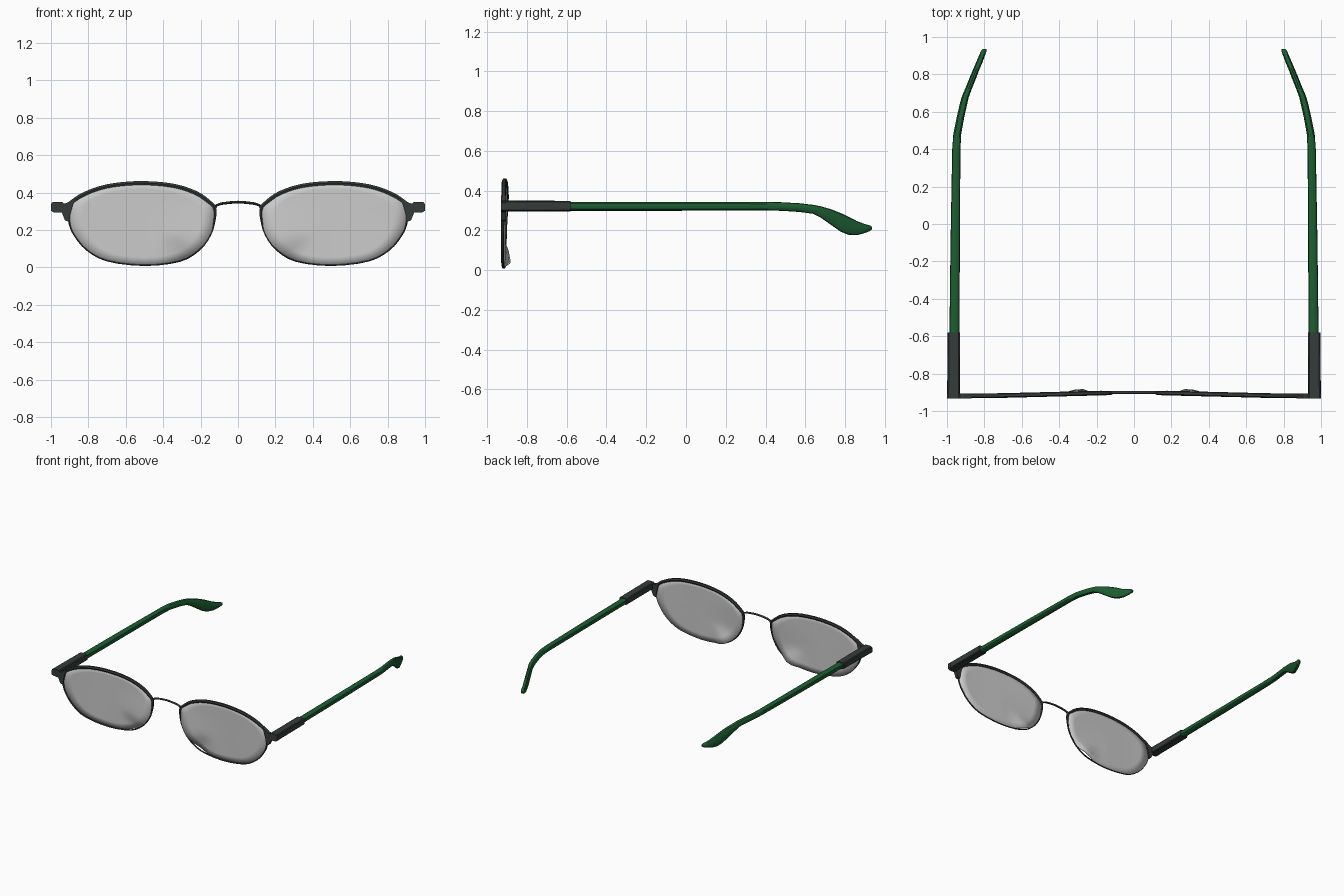
import bpy, math
from mathutils import Vector

if "Cube" in bpy.data.objects:
    bpy.data.objects.remove(bpy.data.objects["Cube"])


def material(name, rgb):
    m = bpy.data.materials.new(name)
    m.diffuse_color = (*rgb, 1)
    m.use_nodes = True
    m.node_tree.nodes["Principled BSDF"].inputs["Base Color"].default_value = m.diffuse_color
    return m


frame_mat = material("dark_metal", (0.035, 0.045, 0.042))
green_mat = material("green_plastic", (0.012, 0.11, 0.03))


def make(name, verts, faces, mat=None, mirror=True, smooth=None):
    me = bpy.data.meshes.new(name)
    me.from_pydata([tuple(v) for v in verts], [], faces)
    ob = bpy.data.objects.new(name, me)
    bpy.context.collection.objects.link(ob)
    bpy.ops.object.select_all(action='DESELECT')
    bpy.context.view_layer.objects.active = ob
    ob.select_set(True)
    bpy.ops.object.mode_set(mode='EDIT')
    bpy.ops.mesh.select_all(action='SELECT')
    bpy.ops.mesh.normals_make_consistent(inside=False)
    bpy.ops.object.mode_set(mode='OBJECT')
    if smooth:
        bpy.ops.object.shade_smooth_by_angle(angle=math.radians(smooth))
    if mat:
        me.materials.append(mat)
    if mirror:
        ob.modifiers.new("mirror", 'MIRROR').use_mirror_merge = False
    return ob


def loft(rings, closed=False):
    """Skin equal-sized rings; cap both ends unless closed."""
    n, k = len(rings[0]), len(rings)
    verts = [v for r in rings for v in r]
    faces = [(i * n + j, i * n + (j + 1) % n,
              (i + 1) % k * n + (j + 1) % n, (i + 1) % k * n + j)
             for i in range(k if closed else k - 1) for j in range(n)]
    if not closed:
        faces += [tuple(range(n)), tuple(range((k - 1) * n, k * n))]
    return verts, faces


def spline(pts, sub):
    """Closed Catmull-Rom curve through 2D points."""
    out, n = [], len(pts)
    for i in range(n):
        a, b, c, d = (Vector(pts[(i + o) % n]) for o in (-1, 0, 1, 2))
        for s in range(sub):
            t = s / sub
            out.append(0.5 * (2 * b + (c - a) * t + (2 * a - 5 * b + 4 * c - d) * t * t
                              + (3 * b - a - 3 * c + d) * t ** 3))
    return out


def front_y(x):
    return -0.902 - 0.015 * min(max((x - 0.12) / 0.6, 0), 1)


def lens_y(x, z):
    # slight forward bow, bent back at the lower nose corner
    low = min(max((0.35 - z) / 0.2, 0), 1)
    near = min(max((0.5 - x) / 0.3, 0), 1)
    bump = math.exp(-((x - 0.29) ** 2 + (z - 0.05) ** 2) / 0.005)
    return front_y(x) - 0.012 * low * near + 0.032 * bump


# Lens outline shared by rim and lens
outline = spline([(0.117, 0.32), (0.15, 0.36), (0.22, 0.408), (0.34, 0.447),
                  (0.5, 0.462), (0.66, 0.452), (0.78, 0.422), (0.88, 0.37),
                  (0.912, 0.31), (0.905, 0.23), (0.875, 0.165), (0.81, 0.09),
                  (0.70, 0.032), (0.5, 0.008), (0.31, 0.03), (0.205, 0.09),
                  (0.145, 0.17), (0.12, 0.25)], 3)
N = len(outline)

# Rims: heavy brow, thin lower wire
rings = []
for i, p in enumerate(outline):
    t = (outline[(i + 1) % N] - outline[i - 1]).normalized()
    inward = Vector((t.y, -t.x))
    s = min(max((p.y - 0.2) / 0.18, 0), 1)
    w, d = 0.007 + 0.014 * s, 0.007 + 0.005 * s
    y = front_y(p.x) - 0.006 * (1 - s)
    q = p + inward * w
    rings.append([(p.x, y - d * .6, p.y), (p.x, y + d * .6, p.y),
                  ((p.x + q.x) / 2, y + d, (p.y + q.y) / 2), (q.x, y + d * .6, q.y),
                  (q.x, y - d * .6, q.y), ((p.x + q.x) / 2, y - d, (p.y + q.y) / 2)])
make("rim", *loft(rings, True), frame_mat, smooth=40)

# Lenses: thin shells made of concentric rings
c = Vector((0.51, 0.24))
verts, faces = [(c.x, lens_y(*c), c.y)], []
levels = (0.2, 0.4, 0.6, 0.8, 0.985)
for k, f in enumerate(levels):
    for j, p in enumerate(outline):
        q = c + (p - c) * f
        verts.append((q.x, lens_y(*q), q.y))
        a, b = 1 + k * N + j, 1 + k * N + (j + 1) % N
        faces.append((a - N, b - N, b, a) if k else (0, b, a))
lens = make("lens", verts, faces, smooth=30)
sol = lens.modifiers.new("thickness", 'SOLIDIFY')
sol.thickness, sol.offset = 0.005, 0

# Bridge: arched wire between the rims
rings = []
for x, z in [(-.125, .315), (-.115, .332), (-.09, .341), (-.045, .347), (0, .35),
             (.045, .347), (.09, .341), (.115, .332), (.125, .315)]:
    tilt = -x * 2 if abs(x) < 0.1 else -math.copysign(0.7, x)
    rings.append([(x - math.sin(tilt) * .007 * math.sin(a), -.9 + .008 * math.cos(a),
                   z + math.cos(tilt) * .007 * math.sin(a))
                  for a in (math.tau * j / 8 for j in range(8))])
make("bridge", *loft(rings), frame_mat, mirror=False, smooth=50)

# End pieces joining rims to hinges
prof = [(.87, .377), (.91, .347), (.93, .341), (.95, .349), (.985, .347), (1, .338),
        (1, .303), (.985, .295), (.942, .293), (.925, .252), (.905, .245), (.893, .3)]
make("end_piece", *loft([[(x, y, z) for x, z in prof] for y in (-.932, -.905)]), frame_mat)


def arm(name, sections, mat, power):
    """Sections: (y, x centre, half width, z low, z high)."""
    rings = []
    for y, x, w, lo, hi in sections:
        ring = []
        for j in range(12):
            a = math.tau * j / 12
            ca, sa = math.cos(a), math.sin(a)
            ring.append((x + w * math.copysign(abs(ca) ** power, ca), y,
                         (lo + hi) / 2 + (hi - lo) / 2 * math.copysign(abs(sa) ** power, sa)))
        rings.append(ring)
    return make(name, *loft(rings), mat, smooth=35)


# Dark hinge sleeves
arm("hinge_sleeve", [(-.93, .965, .034, .295, .351), (-.58, .963, .034, .296, .349)],
    frame_mat, 0.4)

# Green temples, hooking inward and down to a flared tip
arm("temple", [(-.6, .96, .027, .299, .344), (-.1, .956, .025, .299, .344),
               (.4, .950, .022, .300, .343), (.48, .945, .021, .299, .342),
               (.57, .928, .020, .293, .337), (.64, .912, .020, .284, .329),
               (.68, .902, .019, .263, .321), (.73, .882, .018, .228, .307),
               (.78, .862, .018, .193, .287), (.82, .846, .017, .177, .268),
               (.86, .829, .017, .176, .247), (.90, .813, .016, .187, .232),
               (.925, .803, .015, .197, .226), (.935, .799, .009, .205, .219)],
    green_mat, 0.75)
